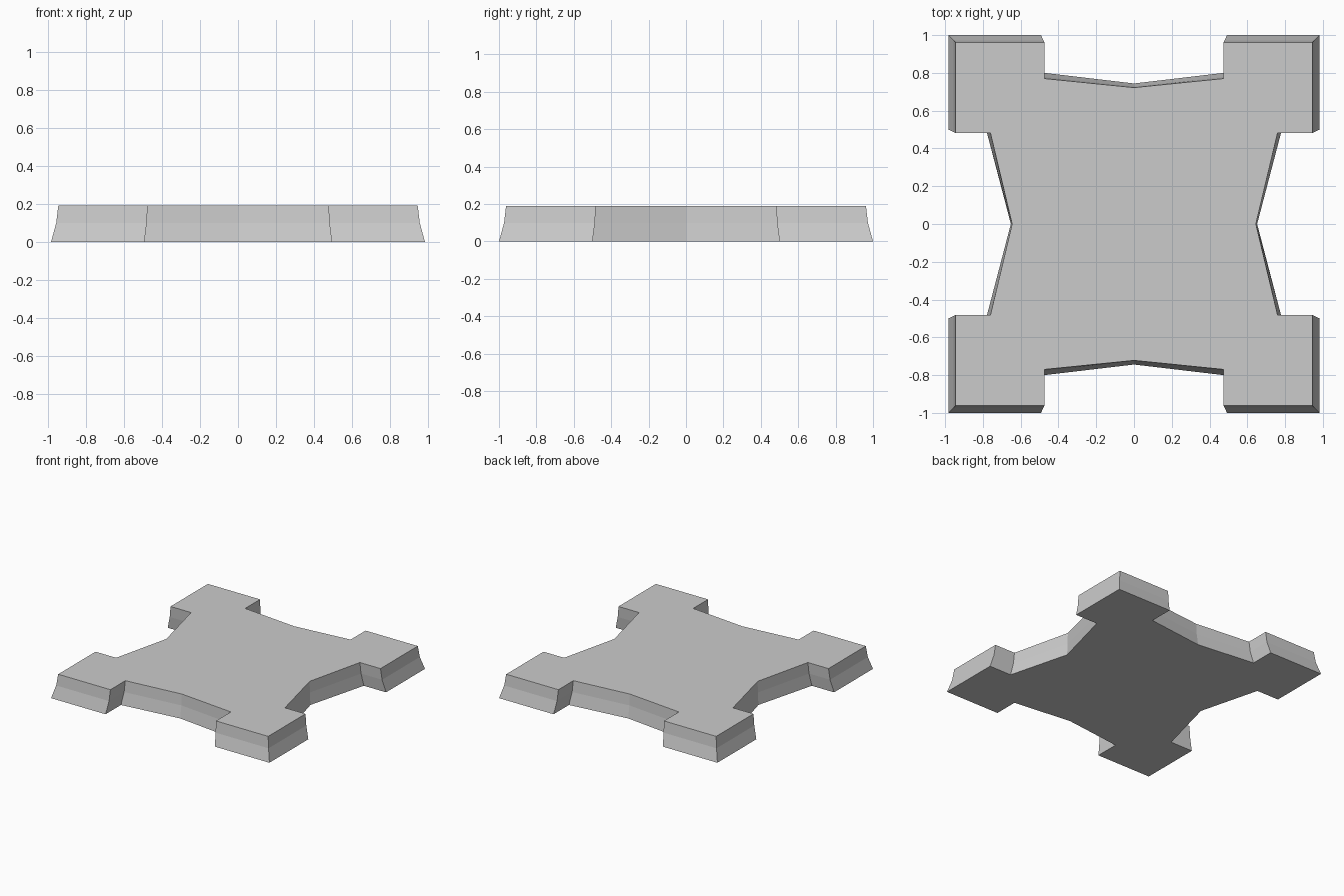
import bpy, bmesh

if "Cube" in bpy.data.objects:
    bpy.data.objects.remove(bpy.data.objects["Cube"])

# One quarter of the outline, counter-clockwise from +x to +y: (top point, bottom point)
QUARTER = [
    ((0.645, 0.0), (0.652, 0.0)),       # middle of side wall
    ((0.76, 0.482), (0.783, 0.50)),     # side wall meets bastion
    ((0.945, 0.482), (0.983, 0.50)),    # bastion inner corner
    ((0.945, 0.962), (0.983, 1.0)),     # bastion outer corner
    ((0.475, 0.962), (0.492, 1.0)),     # bastion inner corner
    ((0.475, 0.77), (0.492, 0.802)),    # end wall meets bastion
    ((0.0, 0.722), (0.0, 0.744)),       # middle of end wall
]
# Height and flare amount: walls curve outwards towards the foot
LEVELS = [(0.0, 1.0), (0.1, 0.28), (0.19, 0.0)]


def outline(flare):
    """Full closed outline, mirrored from the quarter."""
    q = [(t[0] + (b[0] - t[0]) * flare, t[1] + (b[1] - t[1]) * flare)
         for t, b in QUARTER]
    half = q + [(-x, y) for x, y in reversed(q[:-1])]
    return half + [(x, -y) for x, y in reversed(half[1:-1])]


# Star fort base: flared walls lofted through the levels, capped flat
bm = bmesh.new()
rings = [[bm.verts.new((x, y, z)) for x, y in outline(f)] for z, f in LEVELS]
n = len(rings[0])
for low, high in zip(rings, rings[1:]):
    for i in range(n):
        j = (i + 1) % n
        bm.faces.new((low[i], low[j], high[j], high[i]))
bm.faces.new(rings[-1])
bm.faces.new(rings[0][::-1])
mesh = bpy.data.meshes.new("bastion_base")
bm.to_mesh(mesh)
bm.free()
base = bpy.data.objects.new("bastion_base", mesh)
bpy.context.collection.objects.link(base)
